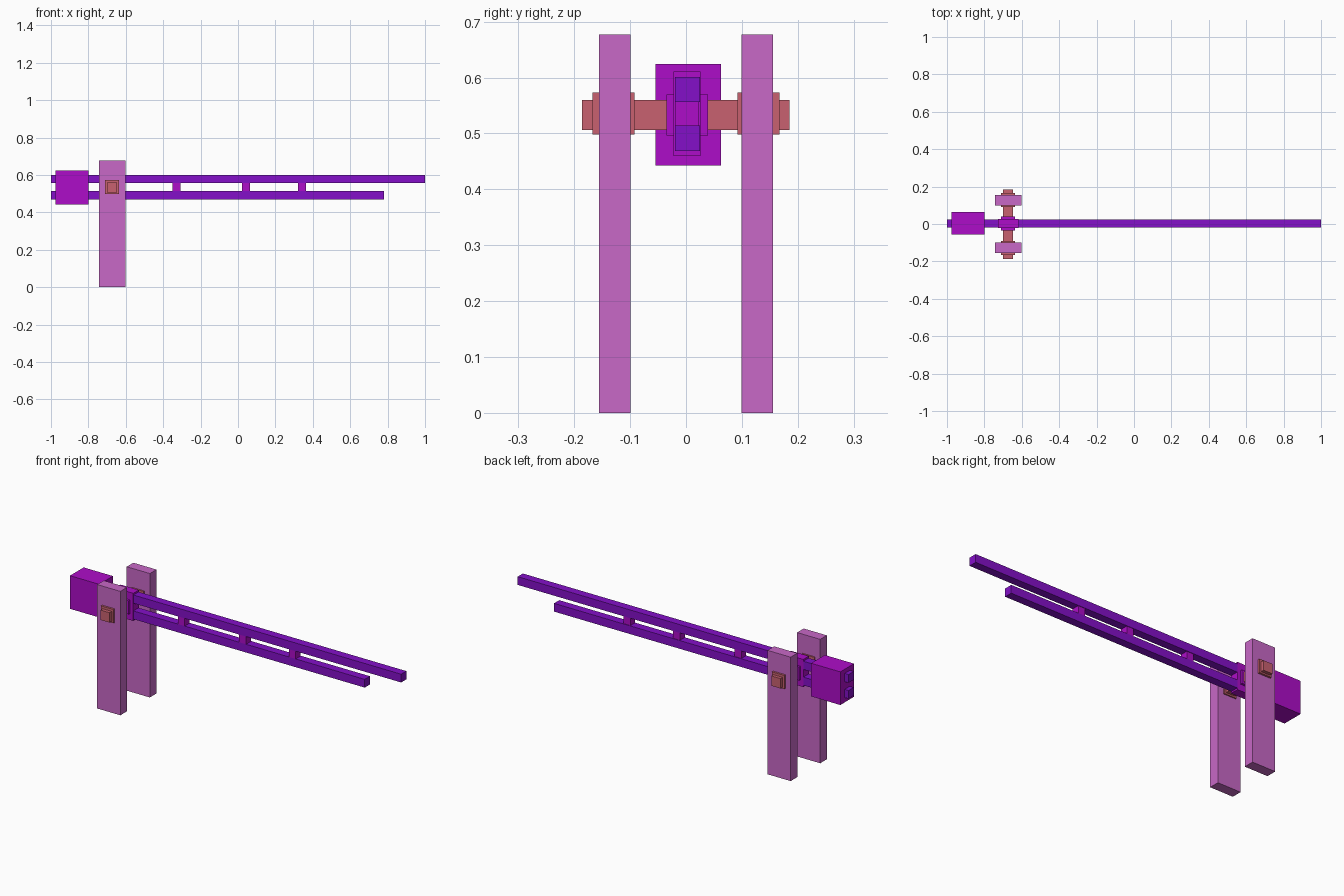
import bpy
import bmesh
from mathutils import Vector

if "Cube" in bpy.data.objects:
    bpy.data.objects.remove(bpy.data.objects["Cube"])


def material(name, rgb):
    m = bpy.data.materials.new(name)
    m.diffuse_color = (*rgb, 1)
    m.use_nodes = True
    m.node_tree.nodes["Principled BSDF"].inputs["Base Color"].default_value = m.diffuse_color
    return m


BEAM = material("beam_violet", (0.23, 0.005, 0.58))
BLOCK = material("block_purple", (0.42, 0.004, 0.58))
POST = material("post_pink", (0.58, 0.14, 0.57))
AXLE = material("axle_red", (0.58, 0.12, 0.16))


def box(name, x, y, z, mat):
    """Box from (min, max) pairs, origin at its centre."""
    lo, hi = Vector((x[0], y[0], z[0])), Vector((x[1], y[1], z[1]))
    bm = bmesh.new()
    bmesh.ops.create_cube(bm, size=1)
    bmesh.ops.scale(bm, vec=hi - lo, verts=bm.verts)
    mesh = bpy.data.meshes.new(name)
    bm.to_mesh(mesh)
    bm.free()
    mesh.materials.append(mat)
    ob = bpy.data.objects.new(name, mesh)
    ob.location = (lo + hi) / 2
    bpy.context.collection.objects.link(ob)
    return ob


# Long twin beams of the arm
beam_y = (-0.020, 0.025)
box("upper_beam", (-1, 1), beam_y, (0.556, 0.601), BEAM)
box("lower_beam", (-1, 0.78), beam_y, (0.469, 0.514), BEAM)

# Spacers between the beams
for i, x in enumerate((-0.329, 0.042, 0.342)):
    box(f"beam_spacer_{i + 1}", (x - 0.021, x + 0.021), (-0.020, 0.022), (0.510, 0.560), BLOCK)

# Counterweight on the short end
box("counterweight", (-0.977, -0.80), (-0.055, 0.063), (0.443, 0.624), BLOCK)

# Pivot hub: tall clamp around the beams and a wide bearing block
box("hub_clamp", (-0.727, -0.618), (-0.022, 0.026), (0.460, 0.611), BLOCK)
box("hub_bearing", (-0.711, -0.636), (-0.035, 0.039), (0.496, 0.570), BLOCK)

# Axle through hub and posts
box("axle", (-0.701, -0.646), (-0.186, 0.185), (0.506, 0.560), AXLE)

# Support posts and axle collars on both sides
for side, s in (("front", -1), ("back", 1)):
    box(f"{side}_post", (-0.742, -0.602), sorted((s * 0.099, s * 0.156)), (0, 0.677), POST)
    box(f"{side}_axle_collar", (-0.711, -0.636), sorted((s * 0.092, s * 0.167)), (0.498, 0.573), AXLE)
